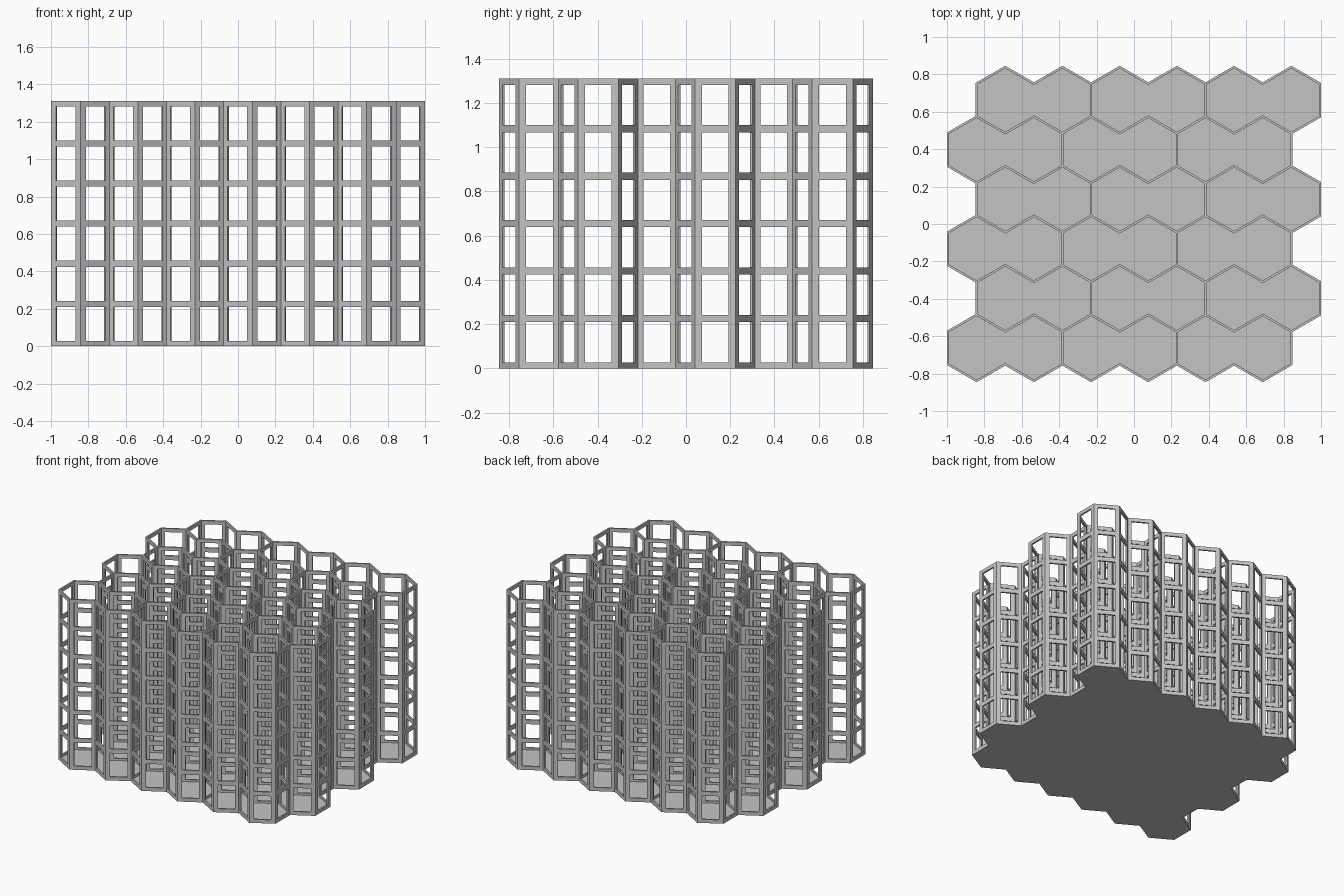
import bpy, bmesh, math
from mathutils import Matrix, Vector

cube = bpy.data.objects.get("Cube")
if cube:
    bpy.data.objects.remove(cube)

ROWS, COLS, LEVELS = 6, 6, 6
THICK = 0.012                      # wall thickness
WIDTH = (2 - THICK) / (COLS + 0.5) # cell width across flats
SIDE = WIDTH / math.sqrt(3)        # cell side length
HEIGHT = 1.31
MARGIN = 0.028                     # frame border around the openings
BAR = 0.033                        # rail between two openings
FLOOR = 0.012

grey = bpy.data.materials.new("grey")
grey.use_nodes = True
colour = (0.55, 0.55, 0.55, 1)
grey.diffuse_color = colour
grey.node_tree.nodes["Principled BSDF"].inputs["Base Color"].default_value = colour


def add_object(name, bm):
    bmesh.ops.recalc_face_normals(bm, faces=bm.faces)
    mesh = bpy.data.meshes.new(name)
    bm.to_mesh(mesh)
    bm.free()
    mesh.materials.append(grey)
    obj = bpy.data.objects.new(name, mesh)
    bpy.context.collection.objects.link(obj)
    return obj


def thicken(bm, offset):
    out = bmesh.ops.extrude_face_region(bm, geom=bm.faces[:])
    verts = [g for g in out["geom"] if isinstance(g, bmesh.types.BMVert)]
    bmesh.ops.translate(bm, verts=verts, vec=offset)


def panel_mesh():
    """Ladder-like wall panel along x, centred, with one opening per level."""
    end = SIDE / 2 + THICK / 2 * math.tan(math.pi / 6)
    inner = SIDE / 2 - MARGIN
    xs = [-end, -inner, inner, end]
    hole = (HEIGHT - 2 * MARGIN - (LEVELS - 1) * BAR) / LEVELS
    zs = [0]
    for level in range(LEVELS):
        bottom = MARGIN + level * (hole + BAR)
        zs += [bottom, bottom + hole]
    zs.append(HEIGHT)
    bm = bmesh.new()
    grid = [[bm.verts.new((x, -THICK / 2, z)) for x in xs] for z in zs]
    for r in range(len(zs) - 1):
        for c in range(3):
            if c == 1 and r % 2 == 1:
                continue           # opening
            bm.faces.new((grid[r][c], grid[r][c + 1], grid[r + 1][c + 1], grid[r + 1][c]))
    thicken(bm, (0, THICK, 0))
    mesh = bpy.data.meshes.new("wall_panel")
    bm.to_mesh(mesh)
    bm.free()
    return mesh


def cell_corners(row, col):
    x = (col - COLS / 2 + 0.25 + 0.5 * (row % 2)) * WIDTH
    y = (row - (ROWS - 1) / 2) * 1.5 * SIDE
    return [Vector((x + SIDE * math.sin(k * math.pi / 3),
                    y + SIDE * math.cos(k * math.pi / 3), 0)) for k in range(6)]


# Collect every shared cell side once; neighbouring cells are joined in pairs
zigzag, cross = {}, {}
floor = bmesh.new()
for row in range(ROWS):
    for col in range(COLS):
        corners = cell_corners(row, col)
        floor.faces.new([floor.verts.new(p) for p in corners])
        for k in range(6):
            a, b = corners[k], corners[(k + 1) % 6]
            mid = (a + b) / 2
            key = (round(mid.x, 3) + 0.0, round(mid.y, 3) + 0.0)
            if k in (1, 4):
                open_side = (k == 1) == (col % 2 == 0)
                if not open_side:
                    cross[key] = (a, b)
            else:
                zigzag[key] = (a, b)

# Walls
panel = panel_mesh()
for name, sides in (("zigzag_walls", zigzag), ("cross_walls", cross)):
    bm = bmesh.new()
    placed = []
    for a, b in sides.values():
        mid = (a + b) / 2
        if any((mid - p).length < SIDE / 4 for p in placed):
            continue
        placed.append(mid)
        start = len(bm.verts)
        bm.from_mesh(panel)
        bm.verts.ensure_lookup_table()
        d = b - a
        place = Matrix.Translation(mid) @ Matrix.Rotation(math.atan2(d.y, d.x), 4, "Z")
        bmesh.ops.transform(bm, matrix=place, verts=bm.verts[start:])
    add_object(name, bm)
bpy.data.meshes.remove(panel)

# Floor plate under all cells
bmesh.ops.remove_doubles(floor, verts=floor.verts[:], dist=0.001)
bmesh.ops.dissolve_faces(floor, faces=floor.faces[:])
thicken(floor, (0, 0, FLOOR))
add_object("floor", floor)
